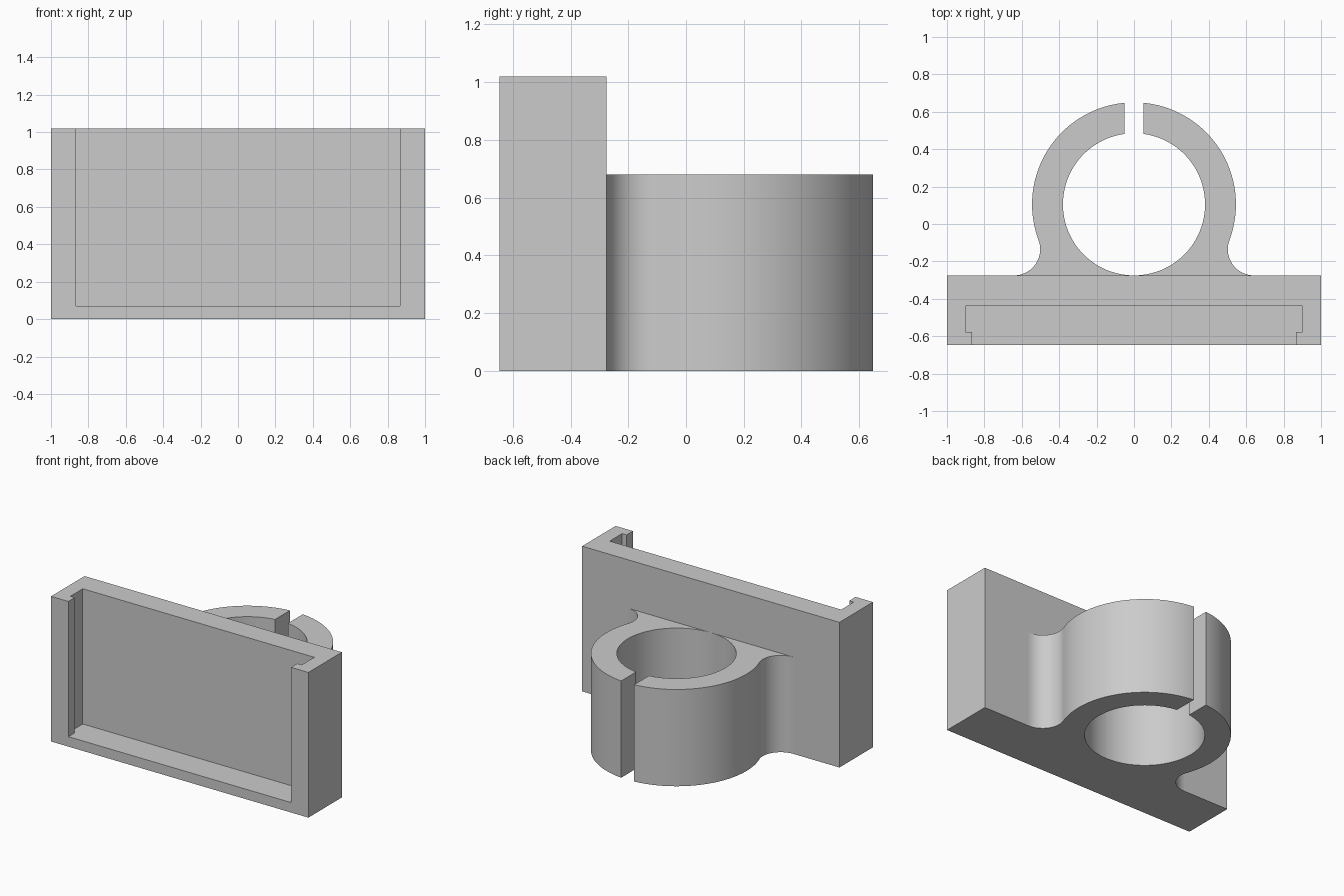
import bpy
import bmesh
from math import acos, atan2, cos, pi, sin, sqrt

if "Cube" in bpy.data.objects:
    bpy.data.objects.remove(bpy.data.objects["Cube"], do_unlink=True)

grey = bpy.data.materials.new("light grey")
grey.use_nodes = True
colour = (0.6, 0.6, 0.6, 1)
grey.diffuse_color = colour
grey.node_tree.nodes["Principled BSDF"].inputs["Base Color"].default_value = colour


def arc(cx, cy, r, start, end, steps):
    """Points along a circular arc, both ends included."""
    angles = [start + (end - start) * i / steps for i in range(steps + 1)]
    return [(cx + r * cos(a), cy + r * sin(a)) for a in angles]


def prism(name, outline, z0, z1):
    """Closed solid from an outline in plan, between two heights."""
    bm = bmesh.new()
    face = bm.faces.new([bm.verts.new((x, y, z0)) for x, y in outline])
    top = bmesh.ops.extrude_face_region(bm, geom=[face])["geom"]
    verts = [v for v in top if isinstance(v, bmesh.types.BMVert)]
    bmesh.ops.translate(bm, verts=verts, vec=(0, 0, z1 - z0))
    bmesh.ops.recalc_face_normals(bm, faces=bm.faces)
    mesh = bpy.data.meshes.new(name)
    bm.to_mesh(mesh)
    bm.free()
    mesh.materials.append(grey)
    obj = bpy.data.objects.new(name, mesh)
    bpy.context.collection.objects.link(obj)
    return obj


def activate(obj):
    bpy.ops.object.select_all(action="DESELECT")
    obj.select_set(True)
    bpy.context.view_layer.objects.active = obj


FRONT, BACK, HEIGHT = -0.647, -0.275, 1.02

# Holder plate with an undercut pocket open at the front and top
plate = prism("holder_plate",
              [(-1, FRONT), (1, FRONT), (1, BACK), (-1, BACK)], 0, HEIGHT)
lip, wide, step_y, pocket_y = 0.865, 0.9, -0.577, -0.438
side = [(lip, FRONT - 0.1), (lip, step_y), (wide, step_y), (wide, pocket_y)]
cutter = prism("pocket_cutter",
               side + [(-x, y) for x, y in reversed(side)], 0.07, HEIGHT + 0.1)
cutter.hide_render = True
cut = plate.modifiers.new("pocket", "BOOLEAN")
cut.operation = "DIFFERENCE"
cut.solver = "EXACT"
cut.object = cutter
activate(plate)
bpy.ops.object.modifier_apply(modifier=cut.name)
bpy.data.objects.remove(cutter, do_unlink=True)

# Split ring clip: half outline with a fillet into the plate, then mirrored
inner, outer, fillet, gap = 0.38, 0.545, 0.14, 0.05
cy = BACK + inner
fy = BACK + fillet
fx = sqrt((outer + fillet) ** 2 - (cy - fy) ** 2)
contact = atan2(fy - cy, fx)
outline = arc(0, cy, outer, acos(gap / outer), contact, 48)
outline += arc(fx, fy, fillet, contact + pi, 1.5 * pi, 20)[1:]
outline += arc(0, cy, inner, -pi / 2, acos(gap / inner), 48)
clip = prism("ring_clip", outline, 0, 0.68)
mirror = clip.modifiers.new("other half", "MIRROR")
mirror.merge_threshold = 0.0001
activate(clip)
bpy.ops.object.modifier_apply(modifier=mirror.name)
bpy.ops.object.shade_smooth_by_angle(angle=pi / 6)
